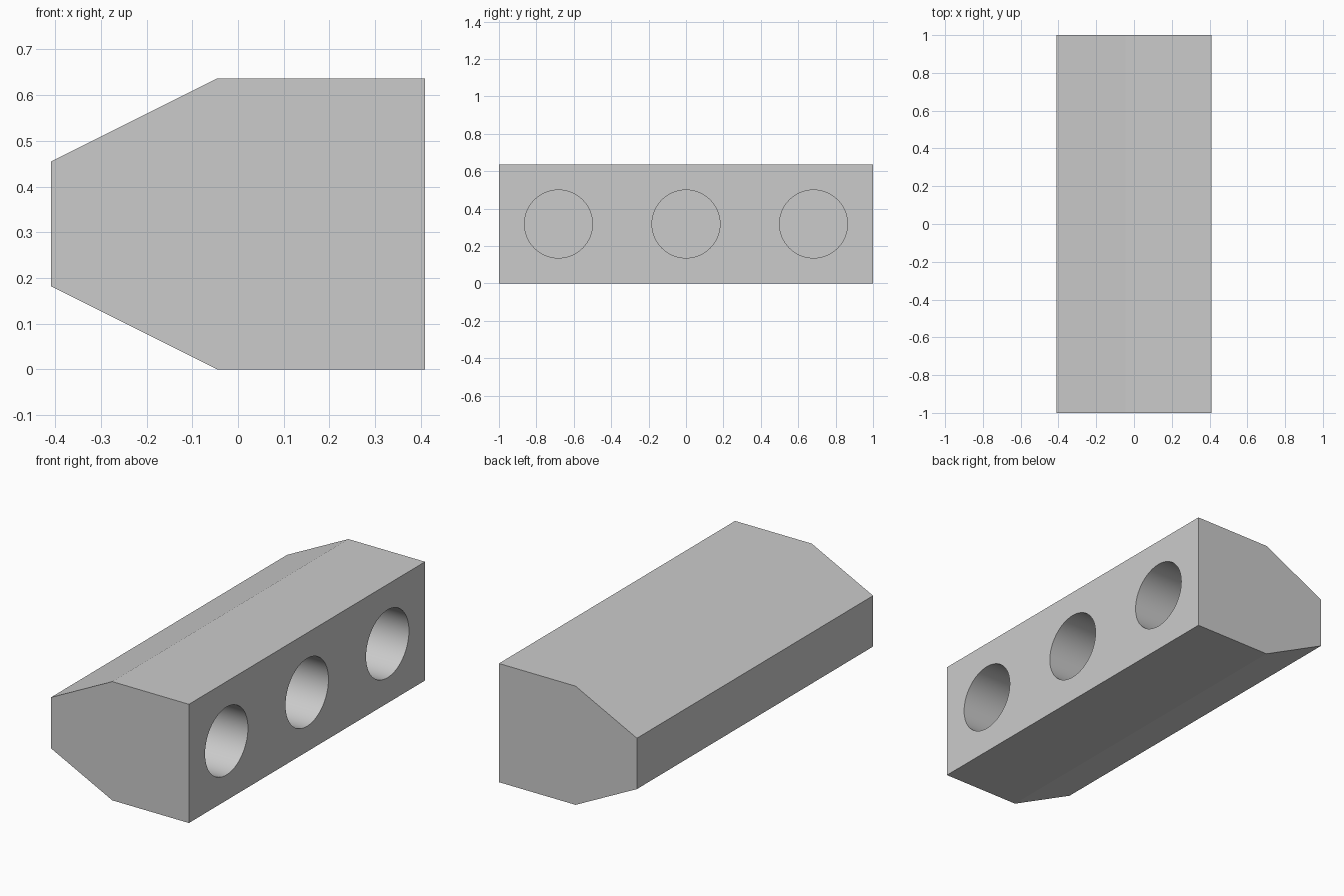
import bpy, bmesh, math

if "Cube" in bpy.data.objects:
    bpy.data.objects.remove(bpy.data.objects["Cube"])

U = 1 / 11          # model module: 22 x 9 x 7 modules
HOLE_DEPTH = 5.5 * U

# Chamfered block: side profile swept along y
profile = [(-4.5, 2), (-0.5, 0), (4.5, 0), (4.5, 7), (-0.5, 7), (-4.5, 5)]
bm = bmesh.new()
face = bm.faces.new([bm.verts.new((x * U, -1, z * U)) for x, z in profile])
new = bmesh.ops.extrude_face_region(bm, geom=[face])["geom"]
bmesh.ops.translate(bm, vec=(0, 2, 0),
                    verts=[g for g in new if isinstance(g, bmesh.types.BMVert)])
bmesh.ops.recalc_face_normals(bm, faces=bm.faces)
mesh = bpy.data.meshes.new("block")
bm.to_mesh(mesh)
bm.free()
block = bpy.data.objects.new("block", mesh)
bpy.context.collection.objects.link(block)

# Three blind round holes in the right face
for i in (-1, 0, 1):
    length = HOLE_DEPTH + 0.1
    bpy.ops.mesh.primitive_cylinder_add(
        vertices=64, radius=2 * U, depth=length,
        location=(4.5 * U - HOLE_DEPTH + length / 2, i * 7.5 * U, 3.5 * U),
        rotation=(0, math.pi / 2, 0))
    cutter = bpy.context.object
    cutter.name = "hole_cutter"
    cutter.hide_render = True
    bpy.ops.object.select_all(action='DESELECT')
    bpy.context.view_layer.objects.active = block
    block.select_set(True)
    cut = block.modifiers.new("hole", 'BOOLEAN')
    cut.operation, cut.solver, cut.object = 'DIFFERENCE', 'EXACT', cutter
    bpy.ops.object.modifier_apply(modifier=cut.name)
    bpy.data.objects.remove(cutter)

# Smooth bores, crisp block edges
bpy.ops.object.shade_smooth_by_angle(angle=math.radians(20))
